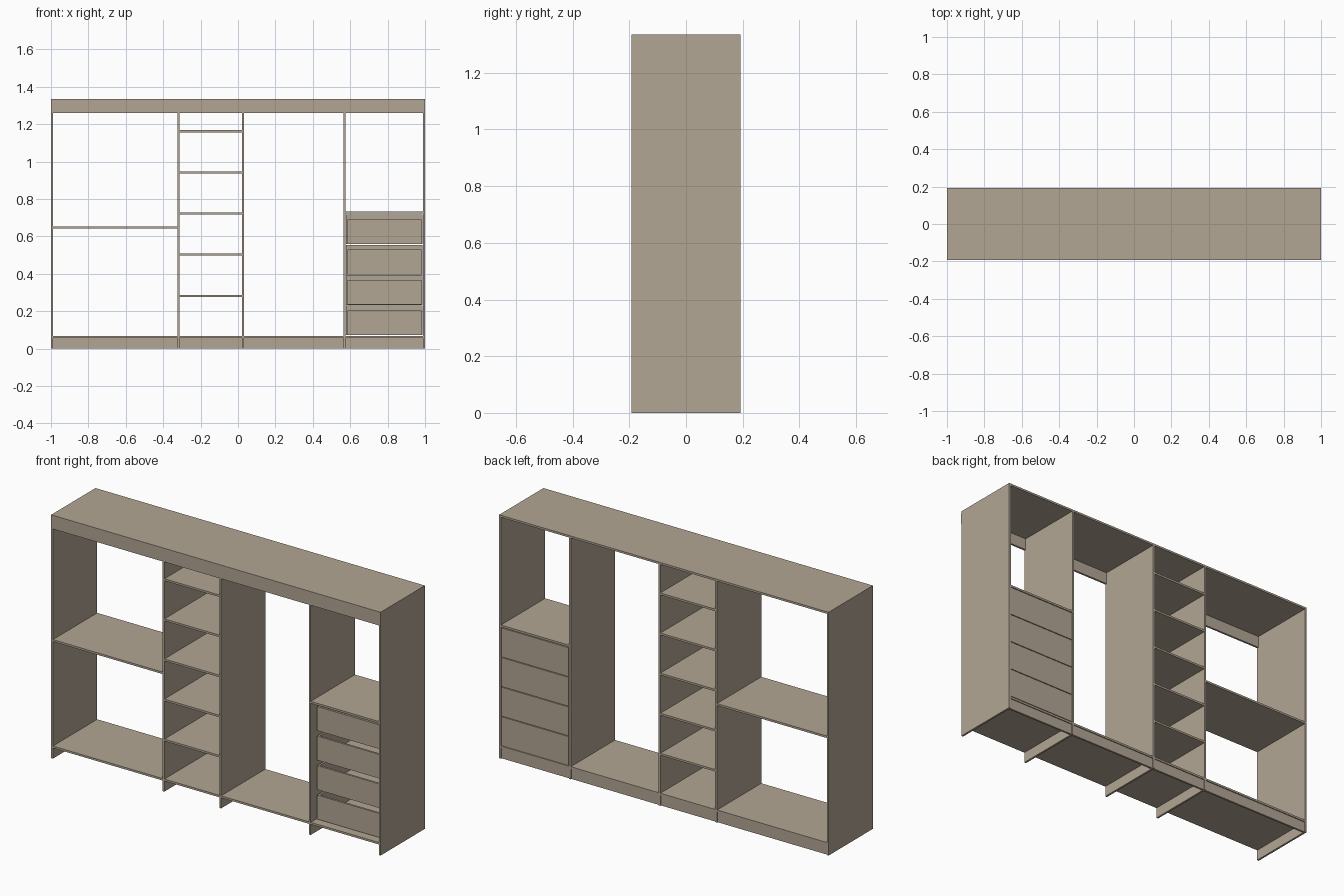
import bpy

if "Cube" in bpy.data.objects:
    bpy.data.objects.remove(bpy.data.objects["Cube"])

W, D, H, T = 1.0, 0.192, 1.335, 0.011   # half width, half depth, height, board thickness

wood = bpy.data.materials.new("warm beige board")
wood.diffuse_color = (0.445, 0.381, 0.296, 1)
wood.use_nodes = True
wood.node_tree.nodes["Principled BSDF"].inputs["Base Color"].default_value = wood.diffuse_color


def board(name, x0, x1, y0, y1, z0, z1):
    """Box between the given limits."""
    bpy.ops.mesh.primitive_cube_add(size=1, location=((x0 + x1) / 2, (y0 + y1) / 2, (z0 + z1) / 2))
    o = bpy.context.object
    o.name = name
    o.scale = (x1 - x0, y1 - y0, z1 - z0)
    bpy.ops.object.transform_apply(location=False, rotation=False, scale=True)
    o.data.materials.append(wood)
    return o


# Uprights, left to right (left faces)
uprights = [-W, -0.323, 0.021, 0.565, W - T]
for i, x in enumerate(uprights):
    board("side_panel" if i in (0, 4) else "partition", x, x + T, -D, D, 0, H - T)

# Top board and front fascia
board("top_board", -W, W, -D, D, H - T, H)
for a, b in zip(uprights, uprights[1:]):
    board("fascia", a + T, b, -D, -D + T, 1.26, H - T)
for x in uprights:
    board("fascia_cover", x, x + T, -D - 0.0005, -D + T, 1.26, H - T)

# Bottom boards and rear plinths, one per bay
bays = [(a + T, b) for a, b in zip(uprights, uprights[1:])]
for a, b in bays:
    board("bottom_board", a, b, -D, D, 0.058, 0.058 + T)
    board("plinth", a, b, D - 0.005 - T, D - 0.005, 0, 0.058)

# Shelves
board("wide_shelf", *bays[0], -D, D, 0.642, 0.642 + T)
for i in range(5):
    board("tower_shelf", *bays[1], -D, D, 0.277 + 0.22 * i, 0.277 + 0.22 * i + T)
board("drawer_top", *bays[3], -D, D, 0.722, 0.722 + T)

# Drawers: front at the rear side, open box behind it
xa, xb = 0.585, 0.981
for i in range(4):
    zf = 0.072 + 0.1625 * i
    board("drawer_front", bays[3][0] + 0.002, bays[3][1] - 0.002, D - T, D, zf, zf + 0.1585)
    z0 = 0.073 + 0.162 * i
    z1, ya, yb = z0 + 0.132, -0.15, D - T
    board("drawer_back", xa, xb, ya, ya + T, z0, z1)
    board("drawer_side", xa, xa + T, ya + T, yb, z0, z1)
    board("drawer_side", xb - T, xb, ya + T, yb, z0, z1)
    board("drawer_base", xa + T, xb - T, ya + T, yb, z0, z0 + 0.006)
